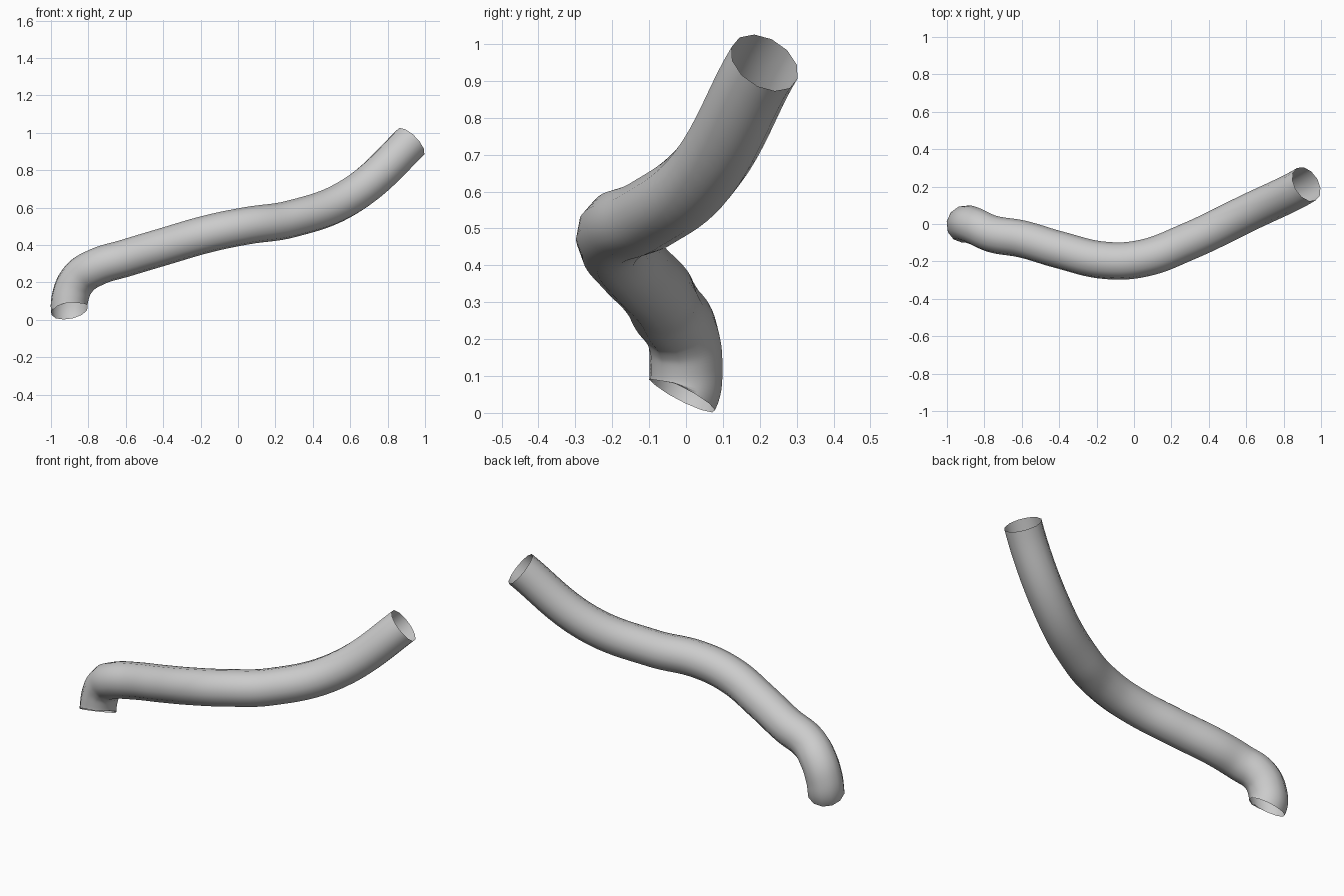
import bpy
from mathutils import Vector

if "Cube" in bpy.data.objects:
    bpy.data.objects.remove(bpy.data.objects["Cube"])

# centre line of the bent pipe
path = [(-0.90, -0.01, 0.05), (-0.895, 0.0, 0.13), (-0.85, -0.012, 0.22),
        (-0.76, -0.052, 0.28), (-0.60, -0.08, 0.33), (-0.40, -0.138, 0.39),
        (-0.15, -0.195, 0.462), (0.05, -0.183, 0.503), (0.28, -0.098, 0.538),
        (0.60, 0.055, 0.66), (0.922, 0.213, 0.949)]

curve = bpy.data.curves.new("pipe", 'CURVE')
curve.dimensions = '3D'
curve.bevel_depth = 0.1
curve.bevel_resolution = 4
curve.resolution_u = 8
curve.use_fill_caps = False
spline = curve.splines.new('BEZIER')
spline.bezier_points.add(len(path) - 1)
for point, co in zip(spline.bezier_points, path):
    point.co = co
    point.handle_left_type = point.handle_right_type = 'AUTO'


def aim(point, direction, length):
    """Fix the direction of an open pipe end."""
    point.handle_left_type = point.handle_right_type = 'FREE'
    step = Vector(direction).normalized() * length
    point.handle_left = point.co - step
    point.handle_right = point.co + step


aim(spline.bezier_points[0], (-0.18, 0.45, 0.87), 0.025)
aim(spline.bezier_points[-1], (0.65, 0.40, 0.64), 0.14)

# open tube as a smooth mesh
pipe = bpy.data.objects.new("pipe", curve)
bpy.context.collection.objects.link(pipe)
bpy.context.view_layer.objects.active = pipe
pipe.select_set(True)
bpy.ops.object.convert(target='MESH')
bpy.ops.object.shade_smooth()
